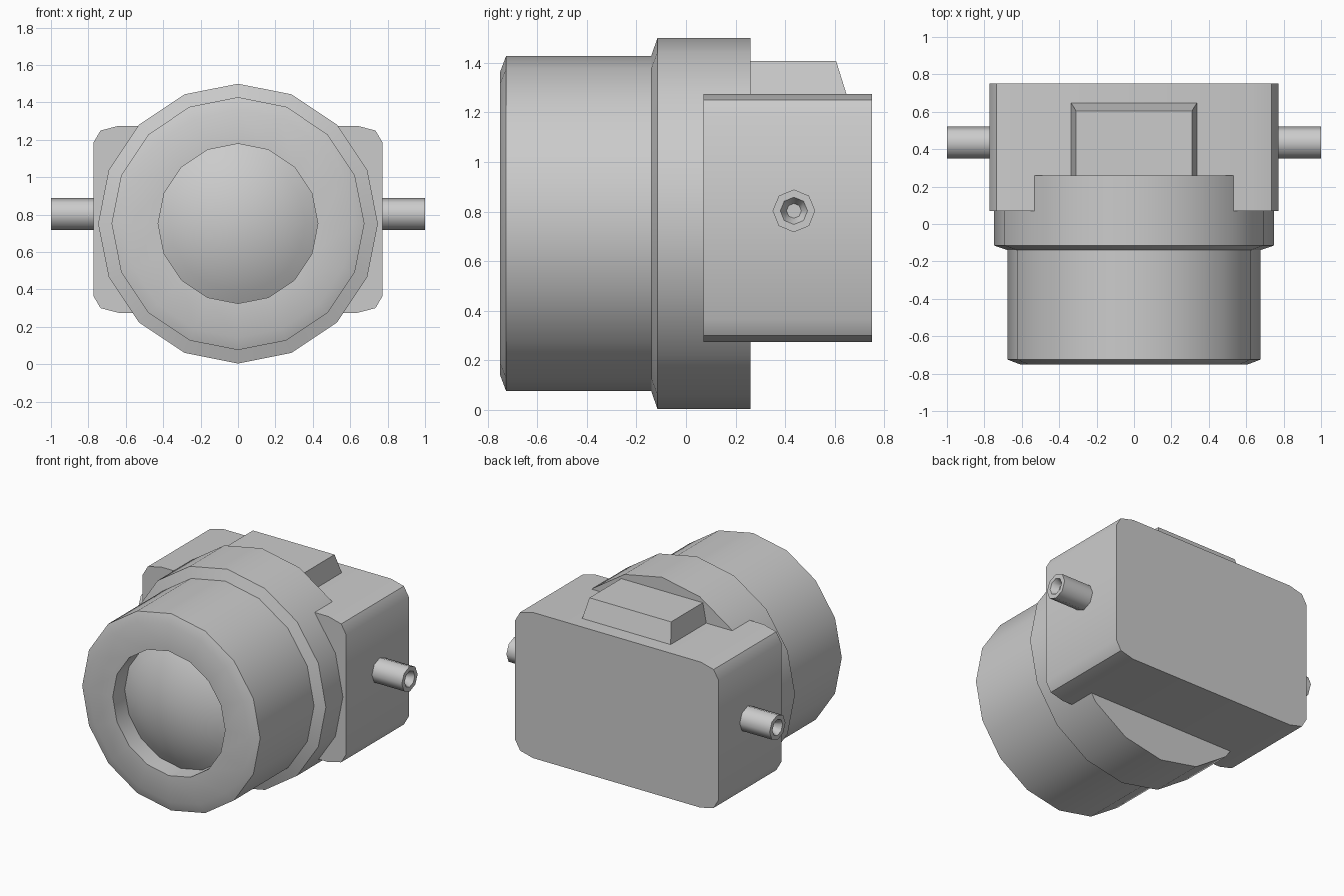
import bpy, bmesh, math
from mathutils import Vector

if "Cube" in bpy.data.objects:
    bpy.data.objects.remove(bpy.data.objects["Cube"])


def finish(name, bm, angle=40):
    bmesh.ops.recalc_face_normals(bm, faces=bm.faces[:])
    mesh = bpy.data.meshes.new(name)
    bm.to_mesh(mesh)
    bm.free()
    ob = bpy.data.objects.new(name, mesh)
    bpy.context.collection.objects.link(ob)
    bpy.ops.object.select_all(action='DESELECT')
    ob.select_set(True)
    bpy.context.view_layer.objects.active = ob
    bpy.ops.object.shade_smooth_by_angle(angle=math.radians(angle))
    return ob


def lathe(name, profile, sides, axis, centre, angle=40):
    """Closed solid turned from (radius, distance along axis) points."""
    bm = bmesh.new()
    rings = []
    for r, d in profile:
        ring = []
        for i in range(sides if r > 0 else 1):
            a = 2 * math.pi * i / sides
            s, c = r * math.sin(a), r * math.cos(a)
            p = Vector((s, d, c)) if axis == 'Y' else Vector((d, s, c))
            ring.append(bm.verts.new(p + Vector(centre)))
        rings.append(ring)
    for a, b in zip(rings, rings[1:]):
        for i in range(sides):
            j = (i + 1) % sides
            quad = [a[i % len(a)], a[j % len(a)], b[j % len(b)], b[i % len(b)]]
            bm.faces.new(list(dict.fromkeys(quad)))
    # merge the flat triangle fans at the poles into single caps
    for ring, (_, d), (_, near) in ((rings[0], profile[0], profile[1]),
                                    (rings[-1], profile[-1], profile[-2])):
        if len(ring) == 1 and abs(d - near) < 1e-6:
            bmesh.ops.dissolve_verts(bm, verts=ring)
    return finish(name, bm, angle)


ZC = 0.752

# Barrel with rear flange and recessed front
lathe("lens_barrel", [(0, .26), (.748, .26), (.748, -.115), (.676, -.14),
                      (.676, -.725), (.61, -.75), (.427, -.75),
                      (.427, -.62), (0, -.62)], 16, 'Y', (0, 0, ZC))

# Convex glass: spherical cap seated in the recess
R, H, Y0 = .427, .12, -.62
ball = (R * R + H * H) / (2 * H)
half = math.asin(R / ball)
cap = [(ball * math.sin(half * k / 6),
        Y0 - H + ball * (1 - math.cos(half * k / 6))) for k in range(7)]
lathe("lens_glass", cap + [(0, -.6)], 16, 'Y', (0, 0, ZC))

# Body: rounded rectangle extruded front to back
corner = [(.773, .41), (.735, .475), (.637, .5)]
outline = []
for sx, sz in ((1, 1), (-1, 1), (-1, -1), (1, -1)):
    pts = corner if sx * sz > 0 else corner[::-1]
    outline += [(sx * x, .07, .775 + sz * z) for x, z in pts]
bm = bmesh.new()
face = bm.faces.new([bm.verts.new(p) for p in outline])
ext = bmesh.ops.extrude_face_region(bm, geom=[face], use_keep_orig=True)
moved = [g for g in ext["geom"] if isinstance(g, bmesh.types.BMVert)]
bmesh.ops.translate(bm, verts=moved, vec=(0, .68, 0))
finish("body", bm)

# Tapered hump on top of the body, its front buried in the flange
bm = bmesh.new()
bmesh.ops.create_cube(bm, size=2)
for v in bm.verts:
    top, back = v.co.z > 0, v.co.y > 0
    v.co = (math.copysign(.31 if top else .337, v.co.x),
            (.605 if top else .648) if back else .2,
            1.408 if top else 1.27)
finish("top_hump", bm, 20)

# Hollow-ended side pegs, mirrored
peg = lathe("side_pegs", [(0, .75), (.086, .75), (.086, 1), (.055, 1),
                          (.03, .95), (0, .95)], 8, 'X', (0, .435, .803), 50)
mirror = peg.modifiers.new("Mirror", 'MIRROR')
mirror.use_axis = (True, False, False)
